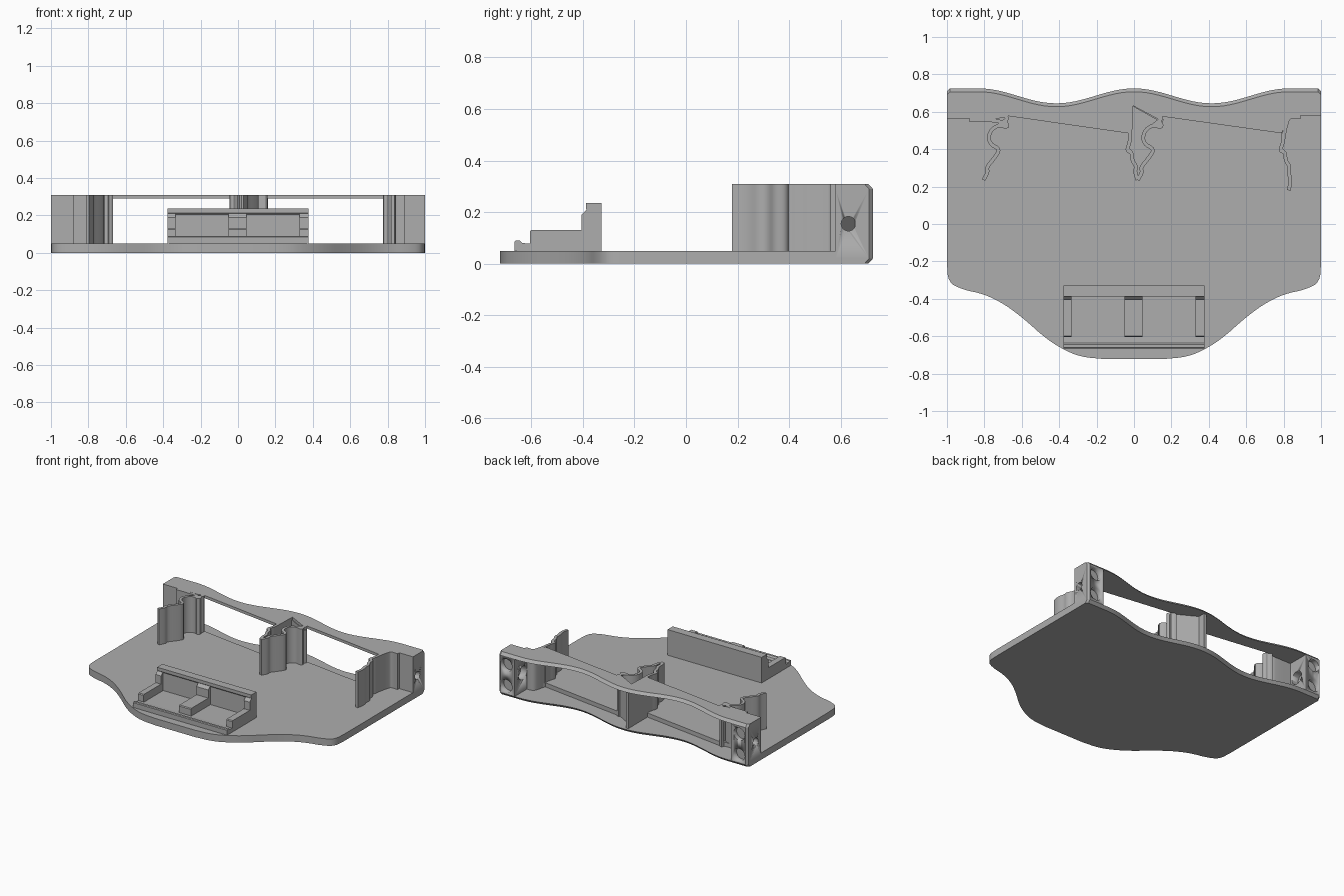
import bpy, bmesh, math
from mathutils import Vector, Matrix

if "Cube" in bpy.data.objects:
    bpy.data.objects.remove(bpy.data.objects["Cube"])

grey = bpy.data.materials.new("plain grey")
grey.use_nodes = True
colour = (0.42, 0.42, 0.42, 1)
grey.diffuse_color = colour
grey.node_tree.nodes["Principled BSDF"].inputs["Base Color"].default_value = colour


def finish(name, bm):
    bmesh.ops.recalc_face_normals(bm, faces=bm.faces)
    mesh = bpy.data.meshes.new(name)
    bm.to_mesh(mesh)
    bm.free()
    ob = bpy.data.objects.new(name, mesh)
    bpy.context.collection.objects.link(ob)
    mesh.materials.append(grey)
    bpy.context.view_layer.objects.active = ob
    bpy.ops.object.select_all(action='DESELECT')
    ob.select_set(True)
    bpy.ops.object.shade_smooth_by_angle(angle=math.radians(30))
    return ob


def prism(name, outline, z0, z1, cut_low=0, cut_high=0):
    """Extrude an outline; cut_low and cut_high pull the rear edge in as a chamfer."""
    bm = bmesh.new()
    rings = []
    for z, cut in ((z0, cut_low), (z1, cut_high)):
        rings.append([bm.verts.new((x, y - (cut if y > 0.64 else 0), z)) for x, y in outline])
    low, high = rings
    bm.faces.new(low)
    bm.faces.new(high)
    n = len(low)
    for i in range(n):
        j = (i + 1) % n
        bm.faces.new((low[i], low[j], high[j], high[i]))
    return finish(name, bm)


def box(name, x0, x1, y0, y1, z0, z1):
    return prism(name, [(x0, y0), (x1, y0), (x1, y1), (x0, y1)], z0, z1)


def side_profile(name, points, x0, x1):
    """Extrude a (y, z) profile along x."""
    ob = prism(name, points, x0, x1)
    ob.data.transform(Matrix(((0, 0, 1, 0), (1, 0, 0, 0), (0, 1, 0, 0), (0, 0, 0, 1))))
    return ob


def soften(points, rounds=2):
    """Corner cutting that keeps both ends."""
    for _ in range(rounds):
        out = [points[0]]
        for a, b in zip(points, points[1:]):
            a, b = Vector(a), Vector(b)
            out += [tuple(a.lerp(b, 0.25)), tuple(a.lerp(b, 0.75))]
        points = out + [points[-1]]
    return points


def ribbon(name, path, z0, z1, thick=0.02, rounds=2):
    """Upright wall of even thickness along a path."""
    pts = [Vector(p) for p in soften(path, rounds)]
    left, right = [], []
    for i, p in enumerate(pts):
        d = (pts[min(i + 1, len(pts) - 1)] - pts[max(i - 1, 0)]).normalized()
        side = Vector((-d.y, d.x)) * thick / 2
        left.append(tuple(p + side))
        right.append(tuple(p - side))
    return prism(name, left + right[::-1], z0, z1)


def shift(path, dx):
    return [(x + dx, y) for x, y in path]


HEIGHT, FLOOR, SKIN, BACK = 0.31, 0.05, 0.02, 0.725

# Wavy rear edge, from left to right, with clipped corners
wave = [(-1, BACK - 0.015), (-0.985, BACK)]
for i in range(49):
    x = -0.83 + 1.66 * i / 48
    wave.append((x, 0.685 + 0.04 * math.cos(2 * math.pi * x / 0.83)))
wave += [(0.985, BACK), (1, BACK - 0.015)]

# Front edge of the rear bay
bay = [(-1, 0.565), (-0.72, 0.565), (-0.68, 0.578), (-0.03, 0.485), (-0.01, 0.485), (-0.005, 0.632),
       (0.13, 0.56), (0.15, 0.575), (0.79, 0.485), (0.815, 0.55), (0.845, 0.58), (1, 0.58)]

# Curved front of the base
half = [(-1, -0.2), (-0.995, -0.31), (-0.92, -0.35), (-0.80, -0.375), (-0.69, -0.43), (-0.585, -0.51),
        (-0.48, -0.605), (-0.39, -0.665), (-0.29, -0.71), (-0.16, -0.722)]
half = soften(half)
front = half + [(-x, y) for x, y in reversed(half)]

prism("base_plate", bay + front[::-1], 0, FLOOR)
prism("rear_floor", wave + bay[::-1], 0, SKIN, cut_low=0.018)
prism("rear_top_strip", wave + bay[::-1], HEIGHT - SKIN, HEIGHT, cut_high=0.018)


def cylinder(bm, centre, axis, radius, length):
    turn = Matrix.Rotation(math.pi / 2, 4, 'Y' if axis == 'x' else 'X')
    bmesh.ops.create_cone(bm, cap_ends=True, segments=32, radius1=radius, radius2=radius,
                          depth=length, matrix=Matrix.Translation(centre) @ turn)


# End blocks with rear sockets and a counterbored side hole
for s, label, y0 in ((-1, "right", 0.565), (1, "left", 0.58)):
    block = prism(label + "_end_block",
                  [(s * 0.87, y0), (s, y0), (s, BACK - 0.015), (s * 0.985, BACK), (s * 0.87, BACK)],
                  SKIN, HEIGHT - SKIN)
    holes = (((s * 0.935, BACK, 0.08), 'y', 0.045, 0.07),
             ((s * 0.935, BACK, 0.23), 'y', 0.045, 0.07),
             ((s * 0.94, 0.63, 0.155), 'x', 0.028, 0.3),
             ((s * 0.87, 0.63, 0.155), 'x', 0.048, 0.1))
    for n, hole in enumerate(holes):
        bm = bmesh.new()
        cylinder(bm, *hole)
        cutter = finish(f"{label}_hole_cutter_{n}", bm)
        mod = block.modifiers.new("hole", 'BOOLEAN')
        mod.operation, mod.solver, mod.object = 'DIFFERENCE', 'EXACT', cutter
        bpy.context.view_layer.objects.active = block
        bpy.ops.object.modifier_apply(modifier=mod.name)
        bpy.data.objects.remove(cutter)

# Spring clips: a hooked arm and a straighter arm for each bay
hook = [(-0.70, 0.58), (-0.675, 0.57), (-0.69, 0.55), (-0.67, 0.515), (-0.73, 0.53), (-0.775, 0.49),
        (-0.775, 0.43), (-0.715, 0.40), (-0.745, 0.355), (-0.79, 0.30), (-0.78, 0.28), (-0.805, 0.235)]
arm = [(-0.02, 0.485), (-0.022, 0.44), (-0.04, 0.39), (-0.012, 0.385), (-0.01, 0.34), (0.012, 0.31),
       (0.005, 0.28), (0.018, 0.235)]
ribbon("right_hooked_arm", hook, SKIN, HEIGHT)
ribbon("middle_hooked_arm", shift(hook, 0.825), SKIN, HEIGHT)
ribbon("middle_straight_arm", arm, SKIN, HEIGHT)
ribbon("left_straight_arm", shift(arm, 0.82) + [(0.828, 0.18)], SKIN, HEIGHT)

# Walls joining the clips to the rear bay
ribbon("right_corner_wall", [(-0.88, 0.555), (-0.76, 0.555), (-0.715, 0.55), (-0.685, 0.515)], SKIN, HEIGHT)
ribbon("left_corner_wall", [(0.89, 0.57), (0.83, 0.575), (0.815, 0.54), (0.80, 0.47)], SKIN, HEIGHT)
box("middle_web", -0.03, -0.01, 0.47, 0.705, SKIN, HEIGHT - SKIN)
ribbon("middle_brace", [(-0.015, 0.645), (0.155, 0.55)], SKIN, HEIGHT - SKIN, rounds=0)

# Front tray: floor, lip, tall rear wall and three ribs
WIDE = 0.378
box("tray_floor", -WIDE, WIDE, -0.655, -0.34, 0.04, 0.075)
side_profile("tray_lip", [(-0.665, 0.04), (-0.665, 0.085), (-0.66, 0.09), (-0.645, 0.09),
                          (-0.635, 0.08), (-0.605, 0.078), (-0.605, 0.04)], -WIDE, WIDE)
side_profile("tray_rear_wall", [(-0.38, 0.04), (-0.38, 0.205), (-0.388, 0.213), (-0.388, 0.236),
                                (-0.328, 0.236), (-0.328, 0.04)], -WIDE, WIDE)
rib = [(-0.605, 0.04), (-0.605, 0.125), (-0.60, 0.131), (-0.405, 0.131), (-0.405, 0.19),
       (-0.385, 0.21), (-0.37, 0.21), (-0.37, 0.04)]
for label, x0, x1 in (("right", -WIDE, -0.335), ("middle", -0.05, 0.045), ("left", 0.33, WIDE)):
    side_profile(label + "_tray_rib", rib, x0, x1)
